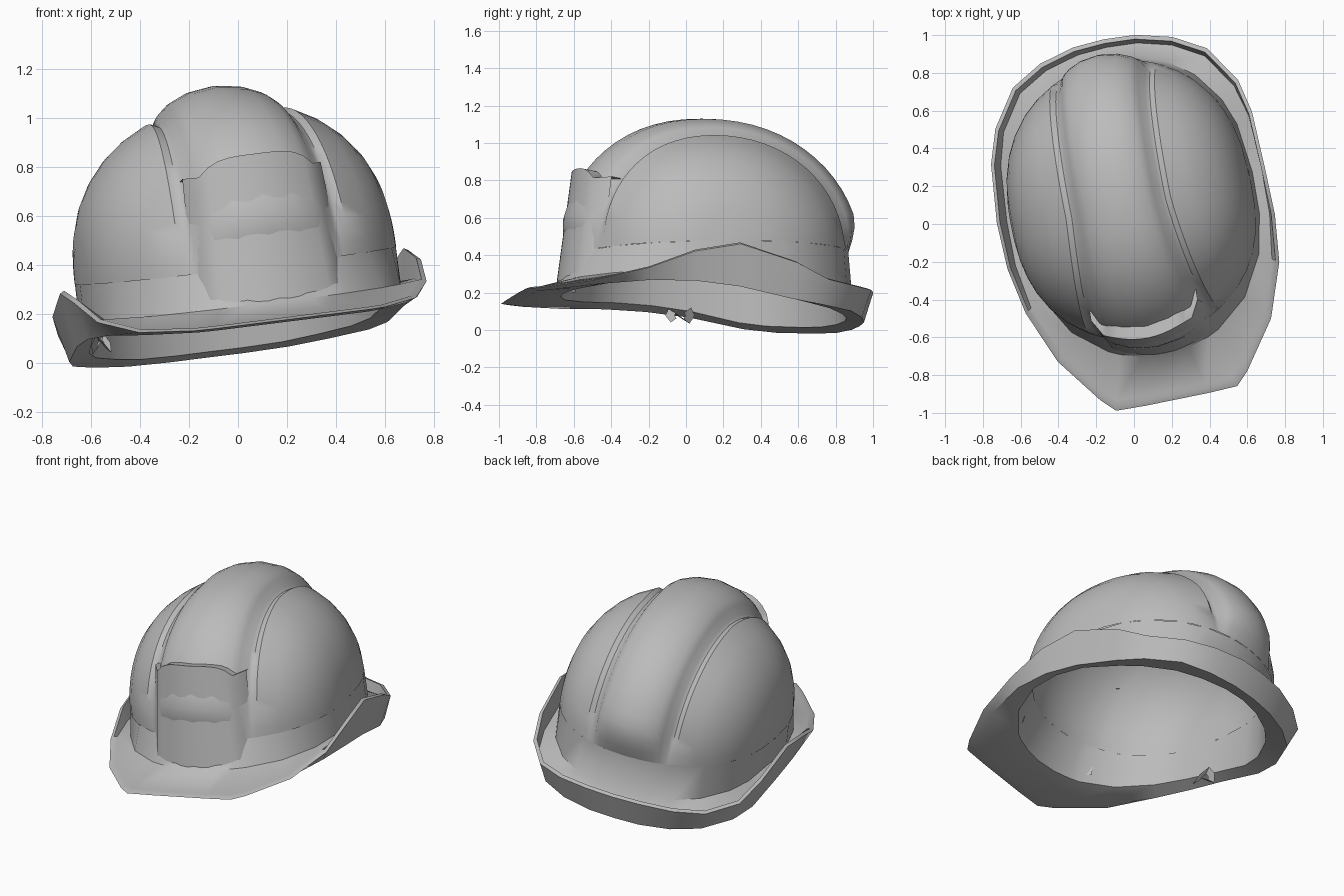
import bpy, bmesh, math
from mathutils import Matrix, Vector

if "Cube" in bpy.data.objects:
    bpy.data.objects.remove(bpy.data.objects["Cube"])

grey = bpy.data.materials.new("shell grey")
grey.use_nodes = True
grey.diffuse_color = (0.5, 0.5, 0.5, 1)
grey.node_tree.nodes["Principled BSDF"].inputs["Base Color"].default_value = grey.diffuse_color

# The hat is modelled symmetric, then turned and leaned as it lies
LEAN = (Matrix.Rotation(math.radians(11.5), 4, 'Z') @ Matrix.Translation((0.035, 0, 0.2))
        @ Matrix.Rotation(math.radians(-7), 4, 'Y') @ Matrix.Translation((0, 0, -0.2)))

HALF, FRONT, BACK, HEIGHT = 0.645, 0.72, 0.77, 0.67
MID_Y, SPRING = 0.1, 0.4


def loft(name, rows, closed=False, flip=False, angle=40):
    """Skin a list of point rows with quads."""
    bm = bmesh.new()
    grid = [[bm.verts.new(p) for p in row] for row in rows]
    for a, b in zip(grid, grid[1:]):
        n = len(a)
        for i in range(n if closed else n - 1):
            j = (i + 1) % n
            quad = (a[i], a[j], b[j], b[i])
            bm.faces.new(quad[::-1] if flip else quad)
    bmesh.ops.remove_doubles(bm, verts=bm.verts, dist=0.0005)
    bm.transform(LEAN)
    mesh = bpy.data.meshes.new(name)
    bm.to_mesh(mesh)
    bm.free()
    mesh.materials.append(grey)
    obj = bpy.data.objects.new(name, mesh)
    bpy.context.collection.objects.link(obj)
    bpy.ops.object.select_all(action='DESELECT')
    obj.select_set(True)
    bpy.context.view_layer.objects.active = obj
    bpy.ops.object.shade_smooth_by_angle(angle=math.radians(angle))


def arch(x, lift, size=1.0, steps=32):
    """Front-to-back arch of the dome; the ridge widens towards the front."""
    points = []
    for i in range(steps + 1):
        t = math.pi * i / steps
        s, c = max(0.0, math.sin(t)), math.cos(t)
        across = x * (1 + 0.3 * max(0, c) * (1 - (x / HALF) ** 2))
        width = max(0.0, 1 - (across / HALF) ** 2) ** 0.4
        k = size * width * (1 + (lift - 1) * min(1, 4 * s))
        reach = -FRONT * c ** 0.9 if i < steps / 2 else BACK * abs(c) ** 0.95
        points.append((across * size, MID_Y + reach * k, SPRING + HEIGHT * k * s))
    return points


def base_point(x, y, front, back):
    """Where a ray from the centre meets the dome's plan outline."""
    low, high = 0.0, 2.0
    for _ in range(30):
        t = (low + high) / 2
        reach = front if y < 0 else back
        inside = abs(x * t / HALF) ** 2 + abs(y * t / reach) ** 2.5 < 1
        low, high = (t, high) if inside else (low, t)
    return Vector((x * low, y * low + MID_Y, 0))


# Dome: centre ridge, a groove each side, then the round side shells
half_section = [(0, 1.1), (0.1, 1.09), (0.17, 1.065), (0.205, 1.035), (0.235, 0.97),
                (0.255, 0.965), (0.285, 1.0), (0.38, 1), (0.46, 1), (0.53, 1), (0.58, 1),
                (0.615, 1), (0.635, 1), (HALF, 1)]
section = [(-x, k) for x, k in half_section[:0:-1]] + half_section
loft("dome", [arch(x, k) for x, k in section], flip=True)
loft("dome_lining", [arch(x, 1, 0.94) for x, k in section])

# Brim outline, from front to back: x, y, top height, bottom height
half_rim = [(0, -0.955, 0.19, 0.17), (0.17, -0.955, 0.19, 0.17), (0.33, -0.95, 0.19, 0.17),
            (0.4, -0.88, 0.19, 0.17), (0.58, -0.635, 0.205, 0.18), (0.69, -0.35, 0.26, 0.19),
            (0.728, -0.1, 0.345, 0.18), (0.73, 0.15, 0.383, 0.15), (0.71, 0.46, 0.285, 0.085),
            (0.66, 0.64, 0.2, 0.06), (0.528, 0.835, 0.175, 0.04), (0.36, 0.93, 0.18, 0.025),
            (0.17, 0.98, 0.19, 0.02), (0, 0.99, 0.19, 0.02)]
rim = half_rim + [(-x, y, t, b) for x, y, t, b in half_rim[-2:0:-1]]

rings = [[] for _ in range(8)]
for x, y, top, bottom in rim:
    dx, dy = x, y - MID_Y
    spring = base_point(dx, dy, FRONT, BACK)
    base = base_point(dx, dy, 0.81, 0.785)
    edge = Vector((x, y, 0))
    centre = Vector((0, MID_Y, 0))
    floor = min(bottom + 0.08, top - 0.002)
    foot = 0.25 if y < 0.2 else 0.25 - 0.1 * (y - 0.2)
    path = [(spring, 1, SPRING), (base, 1, foot), (edge, 0.95, floor), (edge, 0.975, top),
            (edge, 1, top - 0.01), (edge, 0.94, bottom), (base, 0.96, bottom + 0.025),
            (spring, 0.94, SPRING)]
    for ring, (p, k, z) in zip(rings, path):
        q = centre + (p - centre) * k
        ring.append((q.x, q.y, z))
loft("brim", rings, closed=True, flip=True, angle=45)

# Raised plate on the front of the ridge, its sides and top run back into the dome
rows = []
for i in range(10):
    h = min(i, 8) / 8
    row = []
    for j in range(-7, 8):
        u = max(-6, min(6, j)) / 6
        flare = 0.05 * (abs(j) == 7)
        z = 0.24 + h * (0.62 - 0.07 * u ** 4) - 0.02 * (i == 9)
        x = (0.24 + 0.03 * (1 - h)) * u + math.copysign(flare, j)
        y = -0.705 + 0.16 * (z - 0.24) + 0.07 * u * u + 1.8 * flare + 0.1 * (i == 9)
        row.append((x, y, z))
    rows.append(row)
loft("front_panel", rows, angle=65)

# Small strap clip under the right side of the brim
loft("strap_clip", [[(-0.6 + r * math.cos(a), 0.08 + 2 * r * math.sin(a), 0.15 + r * math.sin(2 * a))
                     for a in [k * math.pi / 4 for k in range(8)]] for r in (0.015, 0.04)], closed=True)
